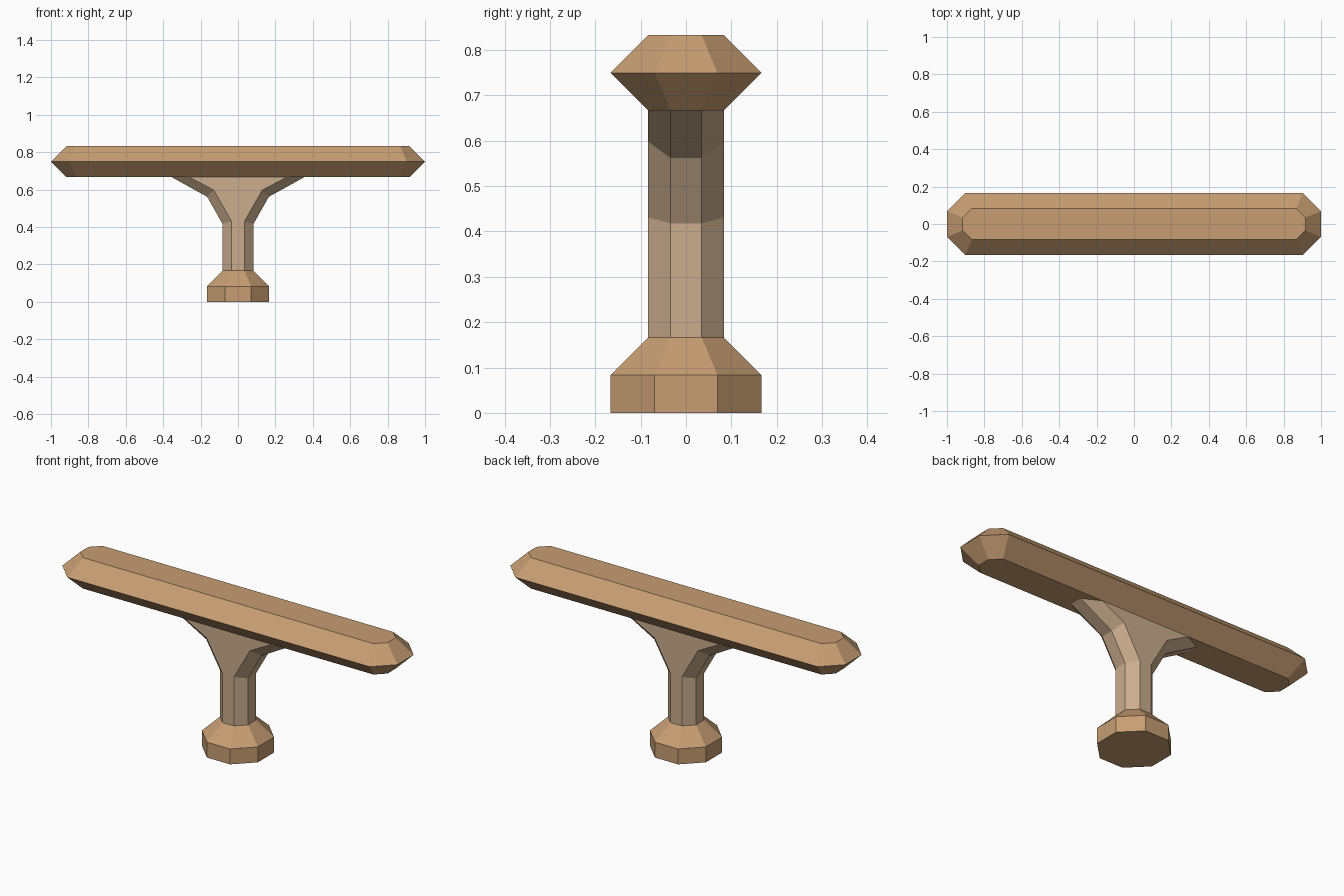
import bpy, bmesh, math

if "Cube" in bpy.data.objects:
    bpy.data.objects.remove(bpy.data.objects["Cube"])

T = math.tan(math.radians(22.5))  # half side of a regular octagon / its half width


def material(name, color):
    m = bpy.data.materials.new(name)
    m.diffuse_color = (*color, 1)
    m.use_nodes = True
    m.node_tree.nodes["Principled BSDF"].inputs["Base Color"].default_value = m.diffuse_color
    return m


def bar_ring(hx, hy, z):
    """Octagon with 45 degree corners, stretched along x."""
    c = hy * T
    return (hx, c, z, hx - hy + c, hy, z)


def loft(name, rings, mat, caps=True):
    """Join eight-sided rings. Each ring: side x, y, z then front/back x, y, z."""
    bm = bmesh.new()
    loops = []
    for sx, sy, sz, fx, fy, fz in rings:
        pts = [(sx, -sy, sz), (sx, sy, sz), (fx, fy, fz), (-fx, fy, fz),
               (-sx, sy, sz), (-sx, -sy, sz), (-fx, -fy, fz), (fx, -fy, fz)]
        loops.append([bm.verts.new(p) for p in pts])
    for a, b in zip(loops, loops[1:]):
        for i in range(8):
            j = (i + 1) % 8
            bm.faces.new((a[i], a[j], b[j], b[i]))
    if caps:
        bm.faces.new(loops[0][::-1])
        bm.faces.new(loops[-1])
    me = bpy.data.meshes.new(name)
    bm.to_mesh(me)
    bm.free()
    me.materials.append(mat)
    ob = bpy.data.objects.new(name, me)
    bpy.context.collection.objects.link(ob)
    return ob


wood = material("wood", (0.57, 0.34, 0.17))
pale_wood = material("pale_wood", (0.59, 0.42, 0.27))

R, r = 1 / 6, 1 / 12  # wide and narrow half widths
c = r * T

# Octagonal foot with a sloped shoulder
loft("foot", [bar_ring(R, R, 0), bar_ring(R, R, r), bar_ring(r, r, R)], wood)

# Post flaring sideways into two brackets (open ends sit on foot and bar)
loft("post", [(r, c, R, c, r, R),
              (r, c, 0.418, c, r, 0.431),
              (0.165, c, 0.562, 0.13, r, 0.598),
              (0.354, c, 4 * R, 0.26, r, 4 * R)], pale_wood, caps=False)

# Long crossbar with bevelled sides and ends
loft("crossbar", [bar_ring(1 - r, r, 4 * R), bar_ring(1, R, 4.5 * R),
                  bar_ring(1 - r, r, 5 * R)], wood)
